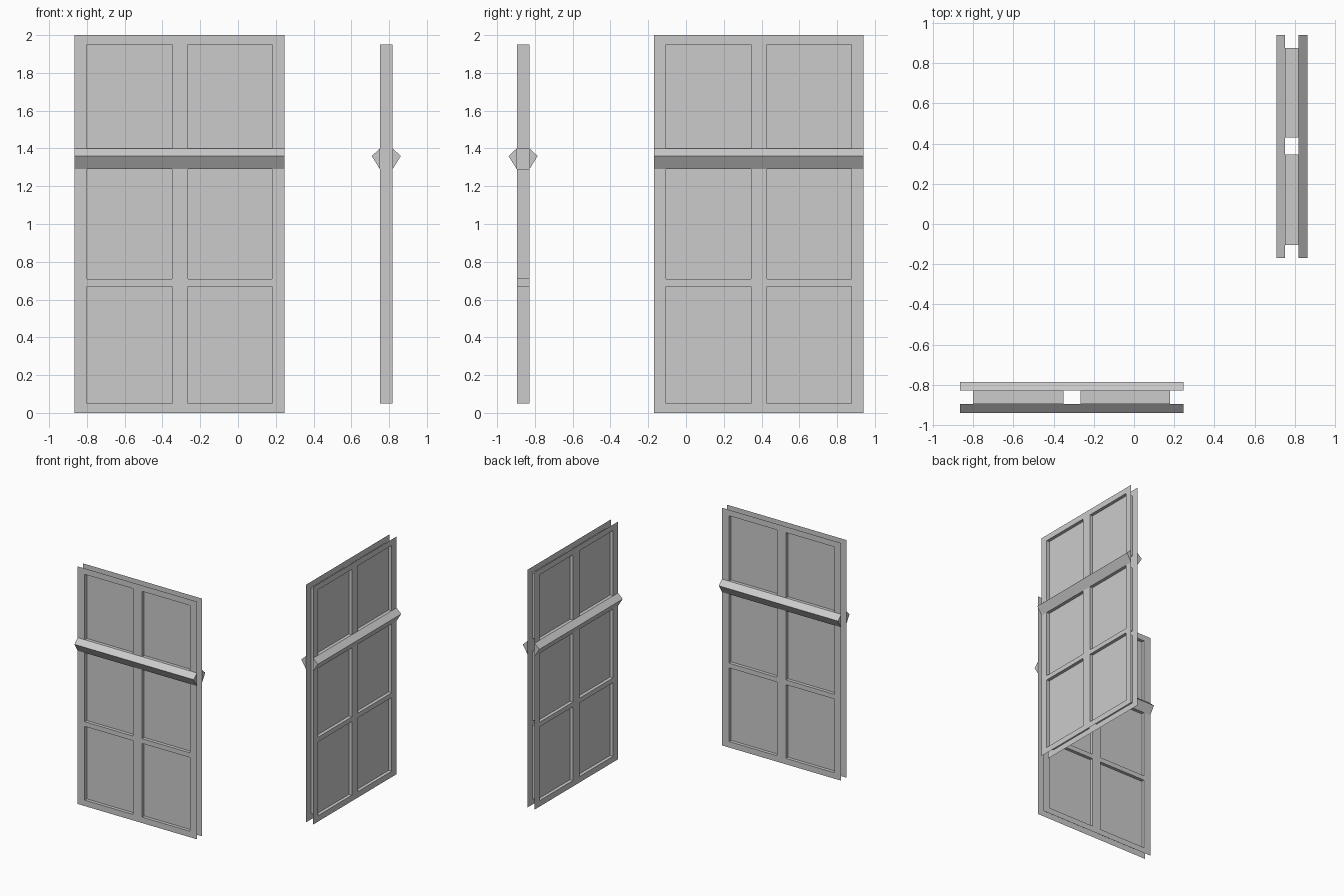
import bpy, bmesh, math
from mathutils import Matrix

if "Cube" in bpy.data.objects:
    bpy.data.objects.remove(bpy.data.objects["Cube"])

grey = bpy.data.materials.new("plain_grey")
grey.diffuse_color = (0.6, 0.6, 0.6, 1)
grey.use_nodes = True
grey.node_tree.nodes["Principled BSDF"].inputs["Base Color"].default_value = grey.diffuse_color

X0, X1 = -0.865, 0.245             # door width
YC, HALF = -0.8625, 0.0335         # mid plane and half gap between the two skins
COLS = [(-0.80, -0.35), (-0.265, 0.18)]
ROWS = [(0.05, 0.67), (0.71, 1.29), (1.40, 1.95)]
# Places the second door at a right angle to the first
TURN = Matrix.Translation((-0.0775, 0.695, 0)) @ Matrix.Rotation(math.pi / 2, 4, 'Z')


def finish(bm, name, matrix):
    me = bpy.data.meshes.new(name)
    bm.transform(matrix)
    bm.to_mesh(me)
    bm.free()
    me.materials.append(grey)
    ob = bpy.data.objects.new(name, me)
    bpy.context.collection.objects.link(ob)


def quad(bm, pts):
    return bm.faces.new([bm.verts.new(p) for p in pts])


def door_frame(name, matrix):
    bm = bmesh.new()
    xs = [X0, *COLS[0], *COLS[1], X1]
    zs = [0, *ROWS[0], *ROWS[1], *ROWS[2], 2]
    # Two thin skins with window openings
    for s in (-1, 1):
        y = YC + s * HALF
        for i in range(len(xs) - 1):
            for k in range(len(zs) - 1):
                if i % 2 and k % 2:
                    continue
                a, b, c, d = xs[i], xs[i + 1], zs[k], zs[k + 1]
                p = [(a, y, c), (b, y, c), (b, y, d), (a, y, d)]
                quad(bm, p if s < 0 else p[::-1])
    # Reveals around each opening, joining the skins
    f, g = YC - HALF, YC + HALF
    for a, b in COLS:
        for c, d in ROWS:
            ring = [(a, c), (a, d), (b, d), (b, c)]
            for (xa, za), (xb, zb) in zip(ring, ring[1:] + ring[:1]):
                quad(bm, [(xa, f, za), (xa, g, za), (xb, g, zb), (xb, f, zb)])
    # Outer reveal runs on behind the rails on one side
    a = COLS[0][0]
    for c, d in ((0.67, 0.71), (1.29, 1.40)):
        quad(bm, [(a, f, c), (a, g, c), (a, g, d), (a, f, d)])
    bmesh.ops.remove_doubles(bm, verts=bm.verts, dist=1e-5)
    finish(bm, name, matrix)


def panes(name, matrix):
    bm = bmesh.new()
    for a, b in COLS:
        for c, d in ROWS:
            for s in (-1, 1):
                y = YC + s * 0.006
                p = [(a, y, c), (b, y, c), (b, y, d), (a, y, d)]
                quad(bm, p if s < 0 else p[::-1])
    finish(bm, name, matrix)


def push_bar(name, s, matrix):
    # Triangular bar across the full width
    bm = bmesh.new()
    prof = [(HALF, 1.29), (0.077, 1.36), (HALF, 1.40)]
    face = bm.faces.new([bm.verts.new((X0, YC + s * y, z)) for y, z in prof])
    ext = bmesh.ops.extrude_face_region(bm, geom=[face], use_keep_orig=True)
    verts = [v for v in ext["geom"] if isinstance(v, bmesh.types.BMVert)]
    bmesh.ops.translate(bm, verts=verts, vec=(X1 - X0, 0, 0))
    bmesh.ops.recalc_face_normals(bm, faces=bm.faces)
    finish(bm, name, matrix)


for side, m in (("front", Matrix.Identity(4)), ("side", TURN)):
    door_frame(side + "_door_frame", m)
    panes(side + "_door_panes", m)
    push_bar(side + "_door_outer_bar", -1, m)
    push_bar(side + "_door_inner_bar", 1, m)
